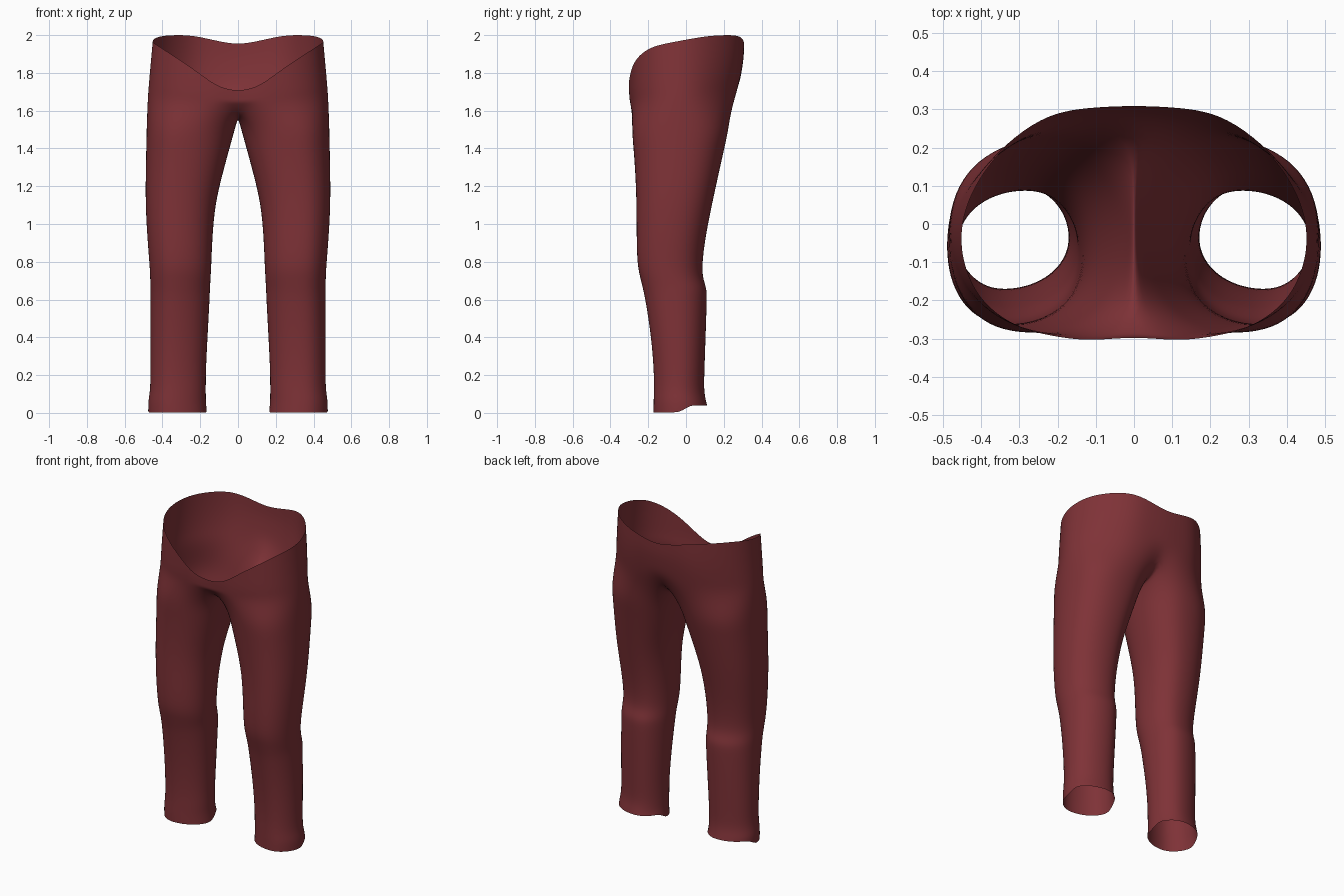
import bpy, bmesh, math

if "Cube" in bpy.data.objects:
    bpy.data.objects.remove(bpy.data.objects["Cube"])

# Leg profile: z, inner x, outer x, front y, back y
PROFILE = [
    (0.00, .165, .476, -.172, .112), (0.05, .170, .476, -.172, .106),
    (0.12, .170, .465, -.170, .095), (0.22, .170, .464, -.170, .098),
    (0.40, .161, .464, -.184, .104), (0.60, .150, .464, -.215, .111),
    (0.66, .148, .464, -.229, .110), (0.71, .145, .465, -.241, .090),
    (0.78, .141, .468, -.258, .085), (0.92, .136, .480, -.262, .101),
    (1.10, .122, .490, -.262, .137), (1.26, .083, .489, -.268, .172),
    (1.40, .045, .486, -.278, .203), (1.51, .014, .484, -.288, .228),
    (1.70, .000, .473, -.306, .277), (1.87, .000, .458, -.308, .307),
    (2.00, .000, .446, -.308, .311)]
LEG_RINGS = 14

# Half outline of the seat, front centre to back centre: x, y, waist height
SEAT = [
    (0, -.295, 1.70), (.11, -.308, 1.725), (.20, -.298, 1.79), (.30, -.278, 1.855),
    (.385, -.235, 1.905), (.445, -.175, 1.94), (.478, -.10, 1.957), (.487, -.03, 1.97),
    (.475, .04, 1.983), (.44, .115, 1.995), (.375, .195, 2.0), (.285, .265, 2.0),
    (.20, .297, 1.987), (.10, .307, 1.965), (0, .311, 1.95)]
K = len(SEAT) - 1
# Crotch seam on the centre plane, back to front
SEAM = [(0, .17, 1.60), (0, 0, 1.56), (0, -.16, 1.575)]
N = K + 1 + len(SEAM)


def profile_at(z):
    for a, b in zip(PROFILE, PROFILE[1:]):
        if z <= b[0]:
            t = (z - a[0]) / (b[0] - a[0])
            return [p + (q - p) * t for p, q in zip(a, b)]
    return PROFILE[-1]


def spow(v, e):
    return math.copysign(abs(v) ** e, v)


def leg_ring(row):
    z, x0, x1, y0, y1 = row
    cx, a, cy, b = (x0 + x1) / 2, (x1 - x0) / 2 * 1.015, (y0 + y1) / 2, (y1 - y0) / 2 * 1.015
    e = 1 - .13 * min(1, z / 1.4)
    ring = []
    for j in range(N):
        t = math.radians(-140 + 360 * j / N)
        c, s = spow(math.cos(t), e), spow(math.sin(t), e)
        zz = z
        if z == 0:                                  # stepped hem, higher at the back
            zz = .04 if math.sin(t) > .1 else .003
        elif z < .06:
            zz = .065
        ring.append((cx + a * c - .025 * s * (1 - abs(c)), cy + b * s, zz))
    return ring


def seat_ring(f):
    ring = []
    for j, (x, y, top) in enumerate(SEAT):
        low = 1.62 + .06 * j / K
        z = low + (top - low) * f
        _, _, x1, y0, y1 = profile_at(z)
        sy = y0 / -.308 if y < 0 else y1 / .311
        if f == 0 and j in (0, K):                  # crease tucks inward
            sy *= .90
        ring.append((x * x1 / .485 * 1.008, y * sy, z))
    return ring


bm = bmesh.new()


def add(points):
    return [bm.verts.new(p) for p in points]


def bridge(a, b, closed):
    n = len(a)
    for j in range(n if closed else min(n, len(b)) - 1):
        k = (j + 1) % n
        bm.faces.new((a[j], a[k], b[k], b[j]))


# Leg tube up to the crotch
rings = [add(leg_ring(r)) for r in PROFILE[:LEG_RINGS]]
rings.append(add(seat_ring(0) + SEAM))
for a, b in zip(rings, rings[1:]):
    bridge(a, b, True)

# Seat up to the sloping waist
last = rings[-1][:K + 1]
for f in (.25, .5, .75, 1):
    ring = add(seat_ring(f))
    bridge(last, ring, False)
    last = ring

for f in bm.faces:
    f.smooth = True
mesh = bpy.data.meshes.new("trousers")
bm.to_mesh(mesh)
bm.free()
trousers = bpy.data.objects.new("trousers", mesh)
bpy.context.collection.objects.link(trousers)

# Second leg and smooth cloth
mirror = trousers.modifiers.new("mirror", 'MIRROR')
mirror.use_clip = True
mirror.merge_threshold = .001
sub = trousers.modifiers.new("smooth", 'SUBSURF')
sub.levels = sub.render_levels = 2

# Dark red cloth
mat = bpy.data.materials.new("red_cloth")
mat.diffuse_color = (.21, .032, .038, 1)
mat.use_nodes = True
mat.node_tree.nodes["Principled BSDF"].inputs["Base Color"].default_value = mat.diffuse_color
mesh.materials.append(mat)
